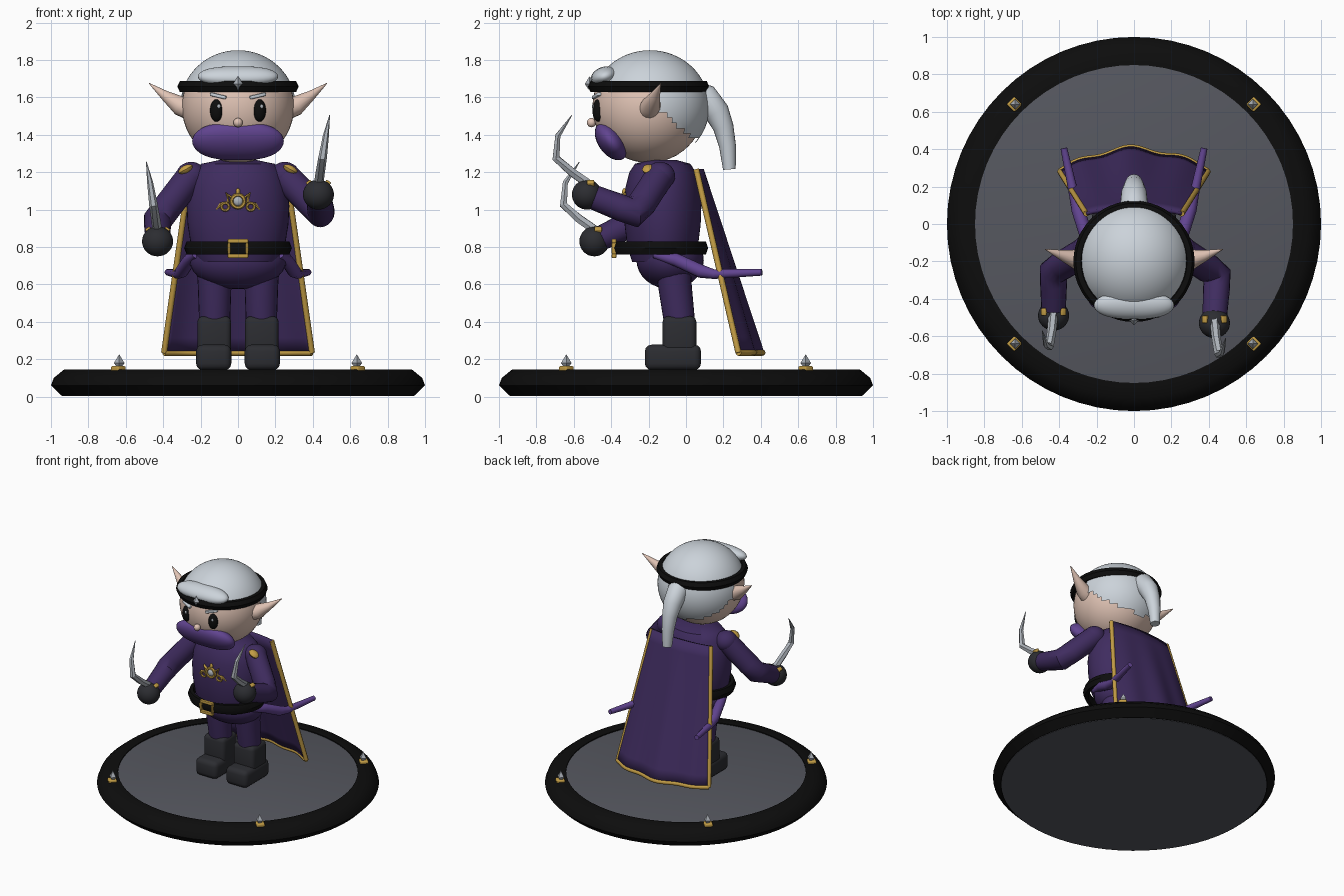
import bpy, bmesh, math
from mathutils import Vector, Matrix, Euler

if "Cube" in bpy.data.objects:
    bpy.data.objects.remove(bpy.data.objects["Cube"])

def material(name, c):
    m = bpy.data.materials.new(name)
    m.diffuse_color = (*c, 1)
    m.use_nodes = True
    m.node_tree.nodes["Principled BSDF"].inputs["Base Color"].default_value = m.diffuse_color
    return m

STONE = material("stone grey", (.092, .096, .115))
BLACK = material("black", (.004, .004, .004))
DARK = material("charcoal", (.025, .026, .031))
PURPLE = material("deep purple", (.050, .025, .115))
VIOLET = material("violet", (.12, .058, .28))
GOLD = material("gold", (.55, .34, .06))
SILVER = material("silver", (.42, .45, .49))
HAIR = material("pale hair", (.60, .65, .70))
SKIN = material("skin", (.75, .55, .46))

def finish(name, bm, mat, smooth=40):
    bmesh.ops.recalc_face_normals(bm, faces=bm.faces[:])
    me = bpy.data.meshes.new(name)
    bm.to_mesh(me)
    bm.free()
    me.materials.append(mat)
    ob = bpy.data.objects.new(name, me)
    bpy.context.collection.objects.link(ob)
    if smooth:
        bpy.context.view_layer.objects.active = ob
        bpy.ops.object.select_all(action='DESELECT')
        ob.select_set(True)
        bpy.ops.object.shade_smooth_by_angle(angle=math.radians(smooth))
    return ob

def place(loc, scale=(1, 1, 1), rot=(0, 0, 0)):
    return Matrix.LocRotScale(Vector(loc), Euler(rot), Vector(scale))

def ball(name, loc, radii, mat, rot=(0, 0, 0), n=32, keep=None, power=1):
    bm = bmesh.new()
    bmesh.ops.create_uvsphere(bm, u_segments=n, v_segments=n // 2, radius=1)
    for v in bm.verts:
        v.co.x = math.copysign(abs(v.co.x) ** power, v.co.x)
    bm.transform(place(loc, radii, rot))
    if keep:
        bad = [f for f in bm.faces if not keep(f.calc_center_median())]
        bmesh.ops.delete(bm, geom=bad, context='FACES')
    return finish(name, bm, mat)

def box(name, loc, size, mat, bevel=0, rot=(0, 0, 0)):
    bm = bmesh.new()
    bmesh.ops.create_cube(bm, size=1)
    bm.transform(Matrix.Diagonal((*size, 1)))
    if bevel:
        bmesh.ops.bevel(bm, geom=bm.edges[:], offset=bevel, segments=3, profile=.5, affect='EDGES')
    bm.transform(place(loc, rot=rot))
    return finish(name, bm, mat)

def lathe(name, profile, mat, loc=(0, 0, 0), scale=(1, 1, 1), n=48, closed=False, rot=(0, 0, 0), smooth=40):
    bm = bmesh.new()
    rings = [[bm.verts.new((r * math.cos(a), r * math.sin(a), z))
              for a in (2 * math.pi * i / n for i in range(n))] for r, z in profile]
    for a, b in list(zip(rings, rings[1:])) + ([(rings[-1], rings[0])] if closed else []):
        for i in range(n):
            j = (i + 1) % n
            bm.faces.new((a[i], a[j], b[j], b[i]))
    if not closed:
        bm.faces.new(rings[0][::-1])
        bm.faces.new(rings[-1])
    bm.transform(place(loc, scale, rot))
    return finish(name, bm, mat, smooth)

def tube(name, pts, radii, mat, n=16, smooth=50):
    pts = [Vector(p) for p in pts]
    bm = bmesh.new()
    rings = []
    for i, p in enumerate(pts):
        t = (pts[min(i + 1, len(pts) - 1)] - pts[max(i - 1, 0)]).normalized()
        side = t.cross(Vector((0, 0, 1)) if abs(t.z) < .8 else Vector((0, -1, 0))).normalized()
        if rings and side.dot(last) < 0:
            side = -side
        last, up = side, t.cross(side)
        rings.append([bm.verts.new(p + radii[i] * (math.cos(a) * side + math.sin(a) * up))
                      for a in (2 * math.pi * k / n for k in range(n))])
    for a, b in zip(rings, rings[1:]):
        for k in range(n):
            j = (k + 1) % n
            bm.faces.new((a[k], a[j], b[j], b[k]))
    bm.faces.new(rings[0][::-1])
    bm.faces.new(rings[-1])
    return finish(name, bm, mat, smooth)

def ring(name, loc, rx, ry, tube_r, tube_z, mat, rot=(0, 0, 0), n=40):
    prof = [(1 + tube_r / rx * math.cos(k * math.pi / 3), tube_z * math.sin(k * math.pi / 3)) for k in range(6)]
    return lathe(name, prof, mat, loc, (rx, ry, 1), n, True, rot)

# display base with rim and four studs
lathe("base_disc", [(.94, .003), (.94, .02), (.87, .135), (.86, .138)], STONE, n=64)
lathe("base_rim", [(.945, .005), (1, .06), (.985, .10), (.93, .145), (.85, .145), (.85, .02)], BLACK, n=64, closed=True)
for sx in (-1, 1):
    for sy in (-1, 1):
        box("stud_mount", (sx * .64, sy * .64, .148), (.06, .06, .03), GOLD, .008, (0, 0, sx * sy * math.pi / 4))
        lathe("stud_spike", [(.008, .15), (.028, .18), (.001, .225)], SILVER, (sx * .635, sy * .64, 0), n=4, smooth=0)

# torso, hips and belt
lathe("torso", [(.22, .72), (.255, .8), (.275, .92), (.28, 1.02), (.268, 1.12), (.24, 1.2), (.2, 1.245), (.1, 1.265)],
      PURPLE, (0, -.125, 0), (.98, .74, 1))
ball("hips", (0, -.085, .73), (.26, .18, .155), PURPLE)
ring("belt", (0, -.135, .795), .262, .23, .026, .04, BLACK)
for z in (.752, .832):
    box("buckle_bar", (0, -.385, z), (.11, .025, .022), GOLD, .005)
for x in (-.048, .048):
    box("buckle_side", (x, -.385, .792), (.014, .025, .06), GOLD, .004)

# chest emblem
FRONT = (math.pi / 2, 0, 0)
ring("emblem_ring", (0, -.335, 1.045), .034, .034, .01, .012, GOLD, FRONT, 20)
ball("emblem_gem", (0, -.335, 1.045), (.026, .016, .026), SILVER, n=16)
ball("emblem_top", (0, -.33, 1.095), (.012, .012, .02), GOLD, n=12)
for s in (-1, 1):
    ring("emblem_scroll", (s * .068, -.327, 1.015), .02, .02, .007, .01, GOLD, FRONT, 16)
    tube("emblem_wing", [(s * .03, -.335, 1.06), (s * .06, -.328, 1.085), (s * .05, -.328, 1.04),
                         (s * .09, -.32, 1.03), (s * .115, -.31, 1.0)], [.008, .01, .008, .01, .004], GOLD, 6)

# head, hair and face
ball("head", (0, -.2, 1.55), (.3, .3, .3), SKIN, n=48)
ball("hair_cap", (0, -.193, 1.55), (.31, .318, .302), HAIR, n=64,
     keep=lambda c: c.z > 1.65 or (c.y > -.17 and c.z > 1.55 - .8 * (c.y + .17)) or (c.y > -.02 and c.z > 1.42))
ball("hair_fringe", (0, -.435, 1.712), (.215, .075, .052), HAIR, (.3, 0, 0), power=.75)
ring("headband", (0, -.2, 1.658), .297, .297, .027, .035, BLACK, n=48)
lathe("headband_gem", [(.006, -.03), (.026, 0), (.001, .04)], SILVER, (0, -.515, 1.672), n=4, smooth=0)
tube("ponytail", [(0, .03, 1.63), (0, .1, 1.6), (0, .165, 1.52), (0, .2, 1.44), (0, .222, 1.34), (0, .232, 1.215)],
     [.06, .075, .068, .055, .045, .034], HAIR, 20)
ball("nose", (0, -.505, 1.465), (.025, .025, .025), SKIN, n=16)
ball("face_mask", (0, -.4, 1.366), (.245, .07, .115), VIOLET, (.62, 0, 0), power=.75, n=40)
for s in (-1, 1):
    ball("eye", (s * .115, -.47, 1.53), (.035, .03, .06), BLACK, (0, 0, s * .35), 24)
    ball("eye_glint", (s * .115 + .012, -.497, 1.552), (.009, .006, .012), SILVER, n=10)
    box("eyebrow", (s * .105, -.478, 1.608), (.09, .025, .018), HAIR, .005, (0, -s * .22, s * .35))
    tube("ear", [(s * .26, -.2, 1.535), (s * .31, -.188, 1.555), (s * .39, -.165, 1.61), (s * .475, -.135, 1.675)],
         [.055, .053, .027, .002], SKIN)

# legs, boots and sash tails
for s in (-1, 1):
    tube("leg", [(s * .13, -.07, .74), (s * .125, -.06, .6), (s * .125, -.035, .4)], [.095, .09, .083], PURPLE, 24)
    box("boot_shaft", (s * .127, -.035, .315), (.18, .18, .23), DARK, .03)
    box("boot_foot", (s * .13, -.07, .21), (.188, .3, .135), DARK, .035)
    tube("sash_tail", [(s * .225, -.17, .76), (s * .26, -.05, .73), (s * .3, .08, .67), (s * .32, .15, .655),
                       (s * .375, .405, .665)], [.02, .035, .036, .026, .018], VIOLET, 12)

# arms, gloves and hooked blades
for s, elbow, hand in ((1, (.445, -.27, .98), (.43, -.53, 1.08)), (-1, (-.43, -.25, .945), (-.43, -.49, .83))):
    e, h = Vector(elbow), Vector(hand)
    sh = Vector((s * .25, -.14, 1.18))
    tube("arm", [sh, sh.lerp(e, .75), e.lerp(h, .02), e.lerp(h, .28), h], [.078, .078, .078, .072, .064], PURPLE, 20)
    ball("shoulder", sh, (.082, .082, .075), PURPLE)
    ball("glove", h, (.083, .08, .08), DARK)
    for d in (-.048, .048):
        box("glove_clasp", h + Vector((d, .02, .06)), (.03, .04, .03), GOLD, .006, (0, d * 12, 0))
    path = [(0, .02, .05), (s * .01, -.08, .12), (s * .022, -.165, .195), (s * .04, -.155, .315), (s * .06, -.08, .425)]
    tube("hook_blade", [h + Vector(p) for p in path], [.026, .025, .023, .016, .002], SILVER, 6, 20)
    ball("shoulder_stud", (s * .28, -.2, 1.215), (.042, .035, .022), GOLD, (0, s * .5, 0), 12)

# cape sheet with gold trim
def cape(u, v):
    bulge = (.03 + .085 * v) * (1 - u * u) + .014 * v * math.sin(8 * u + 2) * (1 - u ** 4)
    return Vector((u * (.255 + .14 * v), .055 + .225 * v + bulge, 1.215 - .98 * v))

bm = bmesh.new()
N, M = 32, 12
grid = [[bm.verts.new(cape(2 * i / N - 1, j / M)) for i in range(N + 1)] for j in range(M + 1)]
for j in range(M):
    for i in range(N):
        bm.faces.new((grid[j][i], grid[j][i + 1], grid[j + 1][i + 1], grid[j + 1][i]))
cape_ob = finish("cape", bm, PURPLE)
mod = cape_ob.modifiers.new("thickness", 'SOLIDIFY')
mod.thickness, mod.offset = .02, 0
for s in (-1, 1):
    tube("cape_side_trim", [cape(s, j / M) for j in range(M + 1)], [.016] * (M + 1), GOLD, 8)
tube("cape_hem_trim", [cape(2 * i / N - 1, 1) for i in range(N + 1)], [.017] * (N + 1), GOLD, 8)
